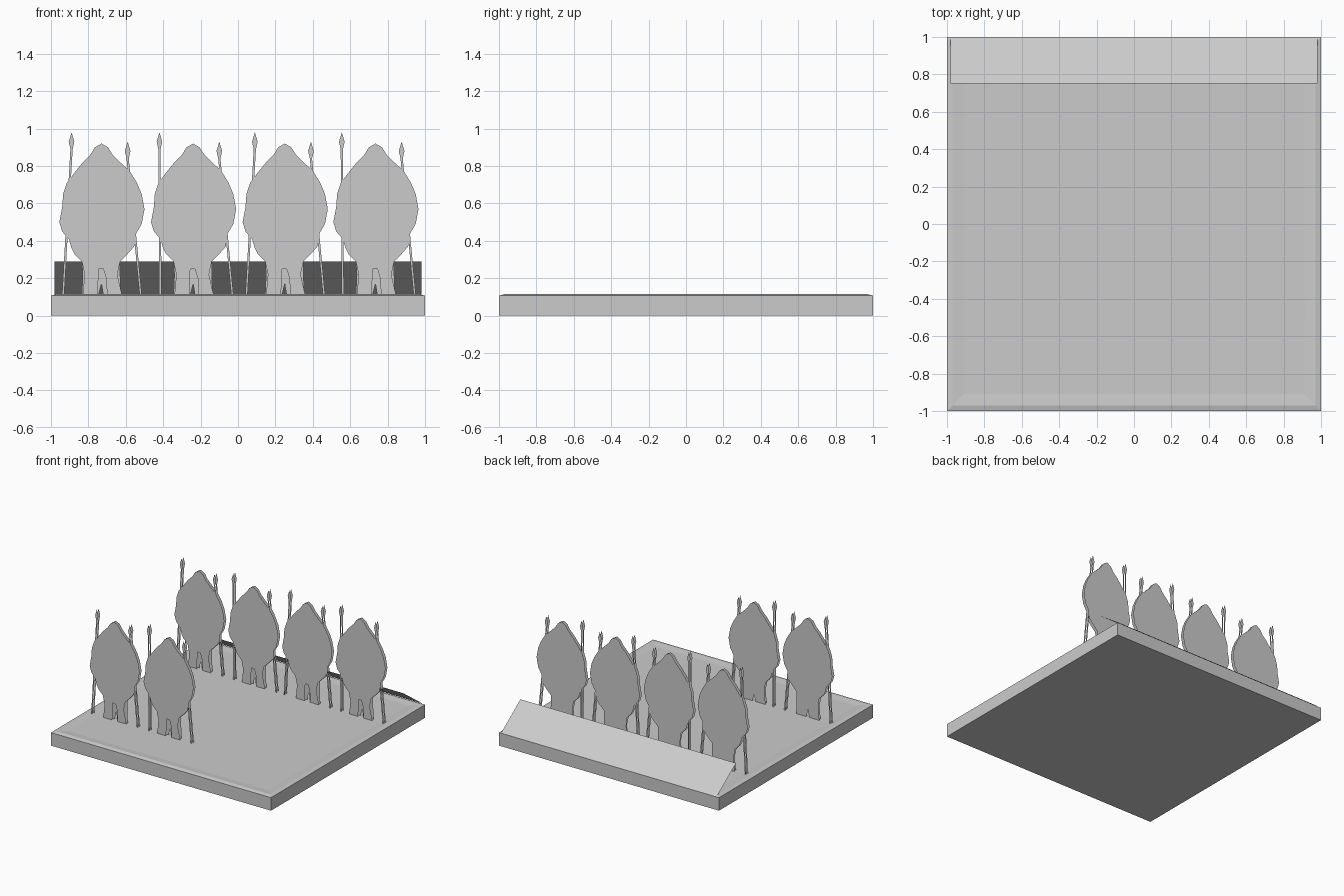
import bpy, bmesh

if "Cube" in bpy.data.objects:
    bpy.data.objects.remove(bpy.data.objects["Cube"])

stone = bpy.data.materials.new("plain grey")
stone.diffuse_color = (0.6, 0.6, 0.6, 1)
stone.use_nodes = True
stone.node_tree.nodes["Principled BSDF"].inputs["Base Color"].default_value = stone.diffuse_color


def make(name, verts, faces):
    mesh = bpy.data.meshes.new(name)
    mesh.from_pydata(verts, [], faces)
    mesh.materials.append(stone)
    mesh.update()
    ob = bpy.data.objects.new(name, mesh)
    bpy.context.collection.objects.link(ob)
    return ob


def card(name, polys, place):
    """Flat cut-outs: each 2D outline becomes one face."""
    verts, faces = [], []
    for poly in polys:
        faces.append(list(range(len(verts), len(verts) + len(poly))))
        verts += [place(a, b) for a, b in poly]
    return make(name, verts, faces)


# Base tray: straight wall, low raised rim, flat floor
rings = [(1.0, 0.0), (1.0, 0.107), (0.97, 0.115), (0.91, 0.109)]
verts = [(sx * r, sy * r, z) for r, z in rings
         for sx, sy in ((-1, -1), (1, -1), (1, 1), (-1, 1))]
faces = [(3, 2, 1, 0), (12, 13, 14, 15)]
for k in range(3):
    for i in range(4):
        j = (i + 1) % 4
        faces.append((4 * k + i, 4 * k + j, 4 * k + 4 + j, 4 * k + 4 + i))
make("base", verts, faces)

# Sloping back flap
make("back_flap", [(-0.98, 0.75, 0.29), (0.98, 0.75, 0.29),
                   (0.98, 1.0, 0.11), (-0.98, 1.0, 0.11)], [(0, 1, 2, 3)])

# Cloaked body outline, clockwise from the peak down the right side
upper_right = [(0, 0.92), (0.035, 0.90), (0.06, 0.86), (0.10, 0.82), (0.15, 0.775),
               (0.19, 0.71), (0.215, 0.65), (0.23, 0.57), (0.215, 0.49),
               (0.18, 0.43), (0.175, 0.37), (0.14, 0.33), (0.10, 0.29)]
upper_left = [(-0.105, 0.29), (-0.145, 0.33), (-0.16, 0.36), (-0.175, 0.41),
              (-0.21, 0.45), (-0.225, 0.50), (-0.21, 0.58), (-0.205, 0.65),
              (-0.185, 0.71), (-0.14, 0.77), (-0.10, 0.82), (-0.06, 0.86), (-0.035, 0.90)]
legs = [(0.085, 0.22), (0.11, 0.11), (0.03, 0.11), (0.025, 0.20), (0.01, 0.25),
        (-0.015, 0.25), (-0.02, 0.11), (-0.10, 0.11), (-0.09, 0.22)]
wide_legs = [(0.10, 0.22), (0.105, 0.11), (0.01, 0.11), (0.0, 0.17),
             (-0.015, 0.11), (-0.105, 0.11), (-0.10, 0.22)]


def spear(top_x, top_z, foot_x):
    """Leaning shaft with a pointed head."""
    w = 0.006
    neck = top_z - 0.09
    shaft = [(top_x - w, neck), (top_x + w, neck), (foot_x + w, 0.11), (foot_x - w, 0.11)]
    head = [(top_x, top_z), (top_x + 0.015, top_z - 0.05), (top_x + w, neck),
            (top_x - w, neck), (top_x - 0.015, top_z - 0.05)]
    return [shaft, head]


def figure(name, x, y, left_top, left_foot):
    spears = spear(left_top, 0.98, left_foot) + spear(0.14, 0.93, 0.21)
    for side, dy, leg in (("front", -0.012, legs), ("back", 0.012, wide_legs)):
        body = upper_right + leg + upper_left
        card(f"{name}_{side}", [body] + spears,
             lambda a, b, d=dy: (x + a, y + d, b))


# Back row of four, front row of two standing
columns = [(-0.73, -0.16, -0.205), (-0.24, -0.18, -0.175),
           (0.25, -0.16, -0.205), (0.735, -0.18, -0.175)]
for i, (x, top, foot) in enumerate(columns):
    figure(f"back_row_figure_{i + 1}", x, 0.55, top, foot)
    if i < 2:
        figure(f"front_row_figure_{i + 1}", x, -0.55, top, foot)

# Flat cut-outs lying on the floor at front right
cloak = [(-0.20, -0.44), (-0.17, -0.50), (-0.10, -0.59), (-0.05, -0.62), (0.02, -0.63),
         (0.10, -0.60), (0.16, -0.55), (0.20, -0.48), (0.18, -0.43), (0.21, -0.39),
         (0.15, -0.35), (-0.10, -0.355), (-0.17, -0.39)]
feet = [[(a, -0.755), (a + 0.045, -0.755), (a + 0.045, -0.72), (a, -0.73)]
        for a in (-0.03, 0.025)]
for i, x in enumerate((0.24, 0.73)):
    card(f"lying_cutout_{i + 1}", [cloak] + feet, lambda a, b: (x + a, b, 0.111))
